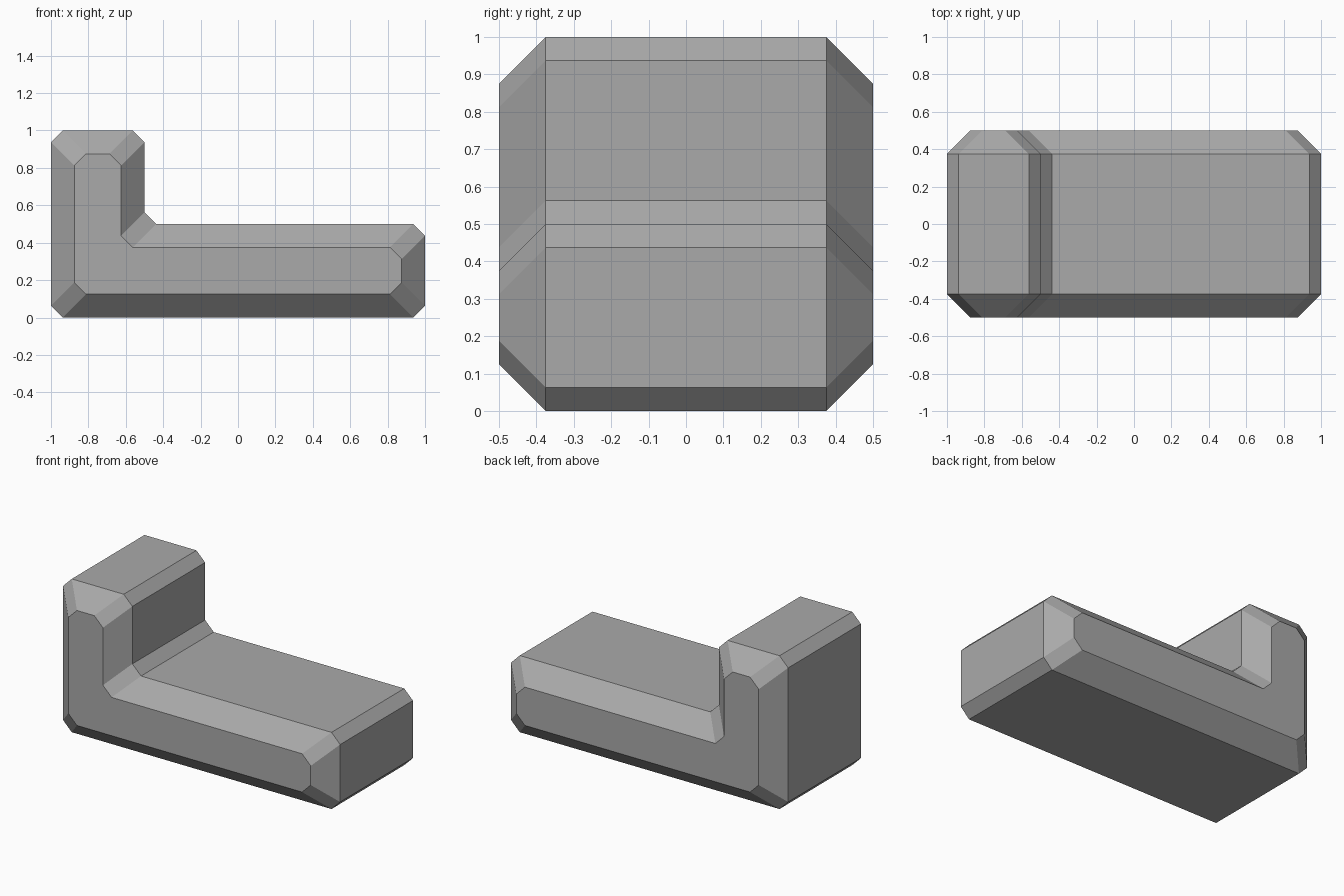
import bpy
import bmesh
from mathutils import Vector

cube = bpy.data.objects.get("Cube")
if cube:
    bpy.data.objects.remove(cube, do_unlink=True)

CHAMFER = 0.0625
INSET = 0.125


def l_corners(inset):
    """L-shaped side profile, pulled inwards by the inset."""
    left, right, step = -1 + inset, 1 - inset, -0.5 - inset
    low, seat, top = inset, 0.5 - inset, 1 - inset
    return [(left, low), (right, low), (right, seat),
            (step, seat), (step, top), (left, top)]


def chamfered(points):
    """Replace each corner with two points, a chamfer apart along its edges."""
    result = []
    for i, p in enumerate(points):
        corner = Vector(p)
        for neighbour in (points[i - 1], points[(i + 1) % len(points)]):
            direction = (Vector(neighbour) - corner).normalized()
            result.append(corner + direction * CHAMFER)
    return result


# Rings from front to back: small, full, full, small
bm = bmesh.new()
rings = []
for y, inset in ((-0.5, INSET), (-0.375, 0), (0.375, 0), (0.5, INSET)):
    rings.append([bm.verts.new((p.x, y, p.y)) for p in chamfered(l_corners(inset))])

# Bevelled sides
for a, b in zip(rings, rings[1:]):
    for i in range(len(a)):
        bm.faces.new((a[i - 1], a[i], b[i], b[i - 1]))

# End caps
bm.faces.new(rings[0])
bm.faces.new(rings[-1])
bmesh.ops.recalc_face_normals(bm, faces=bm.faces)

mesh = bpy.data.meshes.new("l_shaped_block")
bm.to_mesh(mesh)
bm.free()
block = bpy.data.objects.new("l_shaped_block", mesh)
bpy.context.collection.objects.link(block)

# Plain grey
grey = bpy.data.materials.new("plain_grey")
grey.use_nodes = True
colour = (0.4, 0.4, 0.4, 1)
grey.diffuse_color = colour
grey.node_tree.nodes["Principled BSDF"].inputs["Base Color"].default_value = colour
mesh.materials.append(grey)
